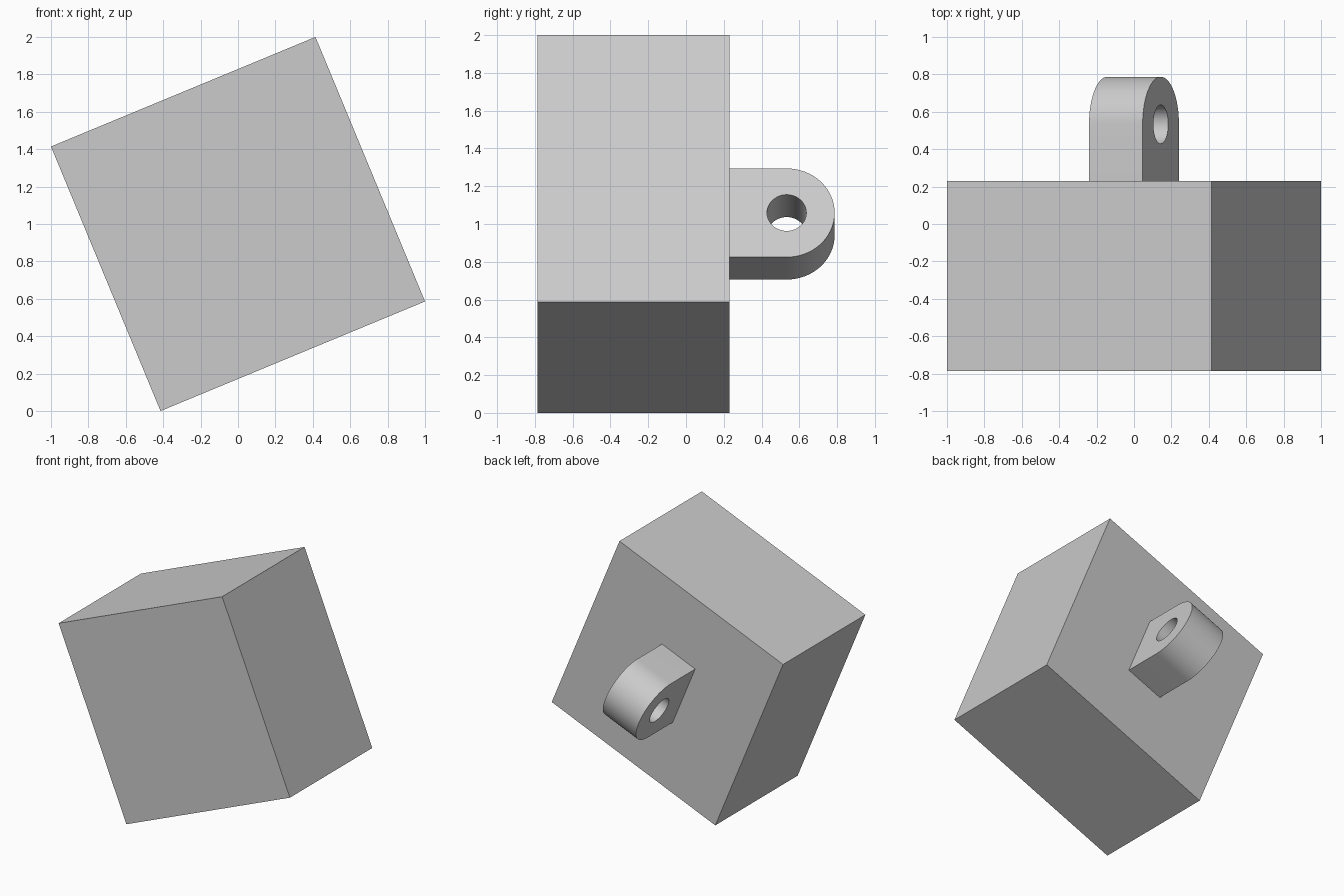
import bpy, bmesh
from math import radians, sin, cos, pi

cube = bpy.data.objects.get("Cube")
if cube:
    bpy.data.objects.remove(cube, do_unlink=True)

TILT = radians(-22.5)      # whole model leans about the y axis
SIDE = 2 / (cos(TILT) - sin(TILT))
FRONT, BACK, TIP = -0.787, 0.23, 0.787
LUG_R, LUG_T, HOLE_R = 0.254, 0.31, 0.104
AXIS_Y = TIP - LUG_R

grey = bpy.data.materials.new("light grey")
grey.use_nodes = True
colour = (0.6, 0.6, 0.6, 1)
grey.diffuse_color = colour
grey.node_tree.nodes["Principled BSDF"].inputs["Base Color"].default_value = colour


def extruded(name, outline, thickness):
    """Extrude a (y, z) outline along x, centred, and lean it with the model."""
    bm = bmesh.new()
    face = bm.faces.new([bm.verts.new((-thickness / 2, y, z)) for y, z in outline])
    new = bmesh.ops.extrude_face_region(bm, geom=[face])["geom"]
    bmesh.ops.translate(bm, vec=(thickness, 0, 0),
                        verts=[v for v in new if isinstance(v, bmesh.types.BMVert)])
    bmesh.ops.recalc_face_normals(bm, faces=bm.faces)
    mesh = bpy.data.meshes.new(name)
    bm.to_mesh(mesh)
    bm.free()
    mesh.materials.append(grey)
    obj = bpy.data.objects.new(name, mesh)
    bpy.context.collection.objects.link(obj)
    obj.location.z = 1
    obj.rotation_euler.y = TILT
    return obj


def arc(radius, start, end, steps):
    return [(AXIS_Y + radius * cos(a), radius * sin(a))
            for a in (start + (end - start) * i / steps for i in range(steps + 1))]


# Square block
h = SIDE / 2
extruded("block", [(FRONT, -h), (BACK, -h), (BACK, h), (FRONT, h)], SIDE)

# Round-ended lug on the back
lug = extruded("lug", [(BACK, -LUG_R)] + arc(LUG_R, -pi / 2, pi / 2, 32) + [(BACK, LUG_R)], LUG_T)

# Pin hole through the lug
cutter = extruded("hole_cutter", arc(HOLE_R, 0, 2 * pi, 48)[:-1], LUG_T * 2)
cutter.hide_render = True
hole = lug.modifiers.new("pin_hole", 'BOOLEAN')
hole.operation = 'DIFFERENCE'
hole.solver = 'EXACT'
hole.object = cutter

bpy.ops.object.select_all(action='DESELECT')
lug.select_set(True)
bpy.context.view_layer.objects.active = lug
bpy.ops.object.modifier_apply(modifier=hole.name)
bpy.data.objects.remove(cutter, do_unlink=True)
bpy.ops.object.shade_smooth_by_angle(angle=radians(30))
